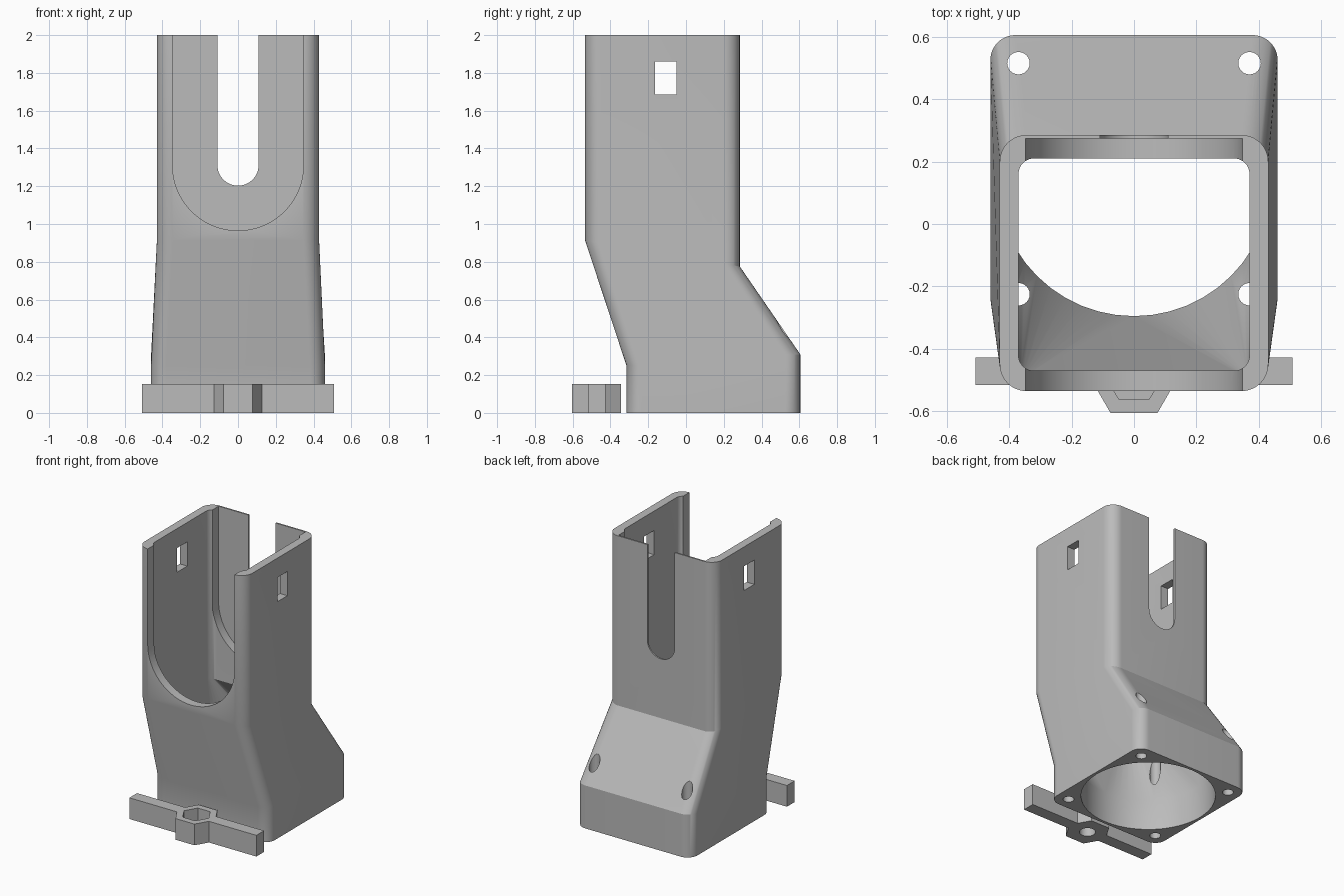
import bpy, bmesh, math

if "Cube" in bpy.data.objects:
    bpy.data.objects.remove(bpy.data.objects["Cube"], do_unlink=True)

grey = bpy.data.materials.new("plain grey")
grey.use_nodes = True
colour = (0.5, 0.5, 0.5, 1)
grey.diffuse_color = colour
grey.node_tree.nodes["Principled BSDF"].inputs["Base Color"].default_value = colour


def ring(half_x, y0, y1, radius, z0, z1, steps=12):
    """Rounded rectangle whose height runs from z0 at y0 to z1 at y1."""
    cy, half_y = (y0 + y1) / 2, (y1 - y0) / 2
    points = []
    for corner, (sx, sy) in enumerate([(1, 1), (-1, 1), (-1, -1), (1, -1)]):
        for i in range(steps + 1):
            a = math.pi / 2 * (corner + i / steps)
            x = sx * (half_x - radius) + radius * math.cos(a)
            y = cy + sy * (half_y - radius) + radius * math.sin(a)
            points.append((x, y, z0 + (z1 - z0) * (y - y0) / (y1 - y0)))
    return points


def loft(name, rings):
    """Closed solid through rings of equal point count."""
    bm = bmesh.new()
    loops = [[bm.verts.new(p) for p in r] for r in rings]
    n = len(loops[0])
    for low, high in zip(loops, loops[1:]):
        for i in range(n):
            j = (i + 1) % n
            bm.faces.new((low[i], low[j], high[j], high[i]))
    bm.faces.new(loops[0][::-1])
    bm.faces.new(loops[-1])
    bmesh.ops.remove_doubles(bm, verts=bm.verts, dist=1e-5)
    bmesh.ops.recalc_face_normals(bm, faces=bm.faces)
    mesh = bpy.data.meshes.new(name)
    bm.to_mesh(mesh)
    bm.free()
    mesh.materials.append(grey)
    obj = bpy.data.objects.new(name, mesh)
    bpy.context.collection.objects.link(obj)
    return obj


def box(name, x0, x1, y0, y1, z0, z1):
    flat = [(x0, y0), (x1, y0), (x1, y1), (x0, y1)]
    return loft(name, [[(x, y, z) for x, y in flat] for z in (z0, z1)])


def prism(name, x, y, radius, z0, z1, sides):
    angles = [2 * math.pi * i / sides for i in range(sides)]
    return loft(name, [[(x + radius * math.cos(a), y + radius * math.sin(a), z)
                        for a in angles] for z in (z0, z1)])


def u_cutter(name, half, centre_z, y0, y1, steps=32):
    """U-shaped slot, open at the top, running along y."""
    arc = [math.pi * (1 + i / steps) for i in range(steps + 1)]
    flat = [(half * math.cos(a), centre_z + half * math.sin(a)) for a in arc]
    flat += [(half, 2.2), (-half, 2.2)]
    return loft(name, [[(x, y, z) for x, z in flat] for y in (y0, y1)])


def combine(target, tool, operation="DIFFERENCE"):
    mod = target.modifiers.new(tool.name, "BOOLEAN")
    mod.operation, mod.object, mod.solver = operation, tool, "EXACT"
    bpy.ops.object.select_all(action="DESELECT")
    bpy.context.view_layer.objects.active = target
    target.select_set(True)
    bpy.ops.object.modifier_apply(modifier=mod.name)
    bpy.data.objects.remove(tool, do_unlink=True)


# Duct body: square base, leaning middle, straight upper sleeve
duct = loft("duct_body", [
    ring(0.46, -0.315, 0.605, 0.08, 0, 0),
    ring(0.46, -0.315, 0.605, 0.08, 0.25, 0.31),
    ring(0.43, -0.535, 0.285, 0.085, 0.915, 0.775),
    ring(0.43, -0.535, 0.285, 0.085, 2, 2)])

# Air passage: round opening blending into a rounded rectangle
combine(duct, loft("passage", [
    ring(0.44, -0.295, 0.585, 0.44, -0.1, -0.1),
    ring(0.44, -0.295, 0.585, 0.44, 0.22, 0.25),
    ring(0.37, -0.47, 0.21, 0.05, 0.9, 0.78),
    ring(0.37, -0.47, 0.21, 0.05, 2.2, 2.2)]))

# Wide front opening, which also thins the back wall, and narrow back slot
combine(duct, u_cutter("front_opening", 0.347, 1.312, -0.8, 0.274))
combine(duct, u_cutter("back_slot", 0.109, 1.312, 0.1, 0.5))

# Latch windows through both side walls
combine(duct, box("latch_windows", -0.8, 0.8, -0.165, -0.05, 1.685, 1.86))

# Four screw holes at the base corners
for x in (-0.37, 0.37):
    for y in (-0.225, 0.515):
        combine(duct, prism("screw_hole", x, y, 0.036, -0.1, 0.6, 24))

# Separate clamp bar with a hexagonal nut pocket
bar = box("clamp_bar", -0.507, 0.507, -0.515, -0.427, 0, 0.153)
combine(bar, prism("nut_boss", 0, -0.474, 0.151, 0, 0.153, 6), "UNION")
combine(bar, prism("nut_pocket", 0, -0.474, 0.099, 0.06, 0.3, 6))
combine(bar, prism("bolt_hole", 0, -0.474, 0.053, -0.1, 0.3, 24))

# Smooth the rounded walls, keep the edges sharp
bpy.ops.object.select_all(action="DESELECT")
duct.select_set(True)
bar.select_set(True)
bpy.context.view_layer.objects.active = duct
bpy.ops.object.shade_smooth_by_angle(angle=math.radians(25))
